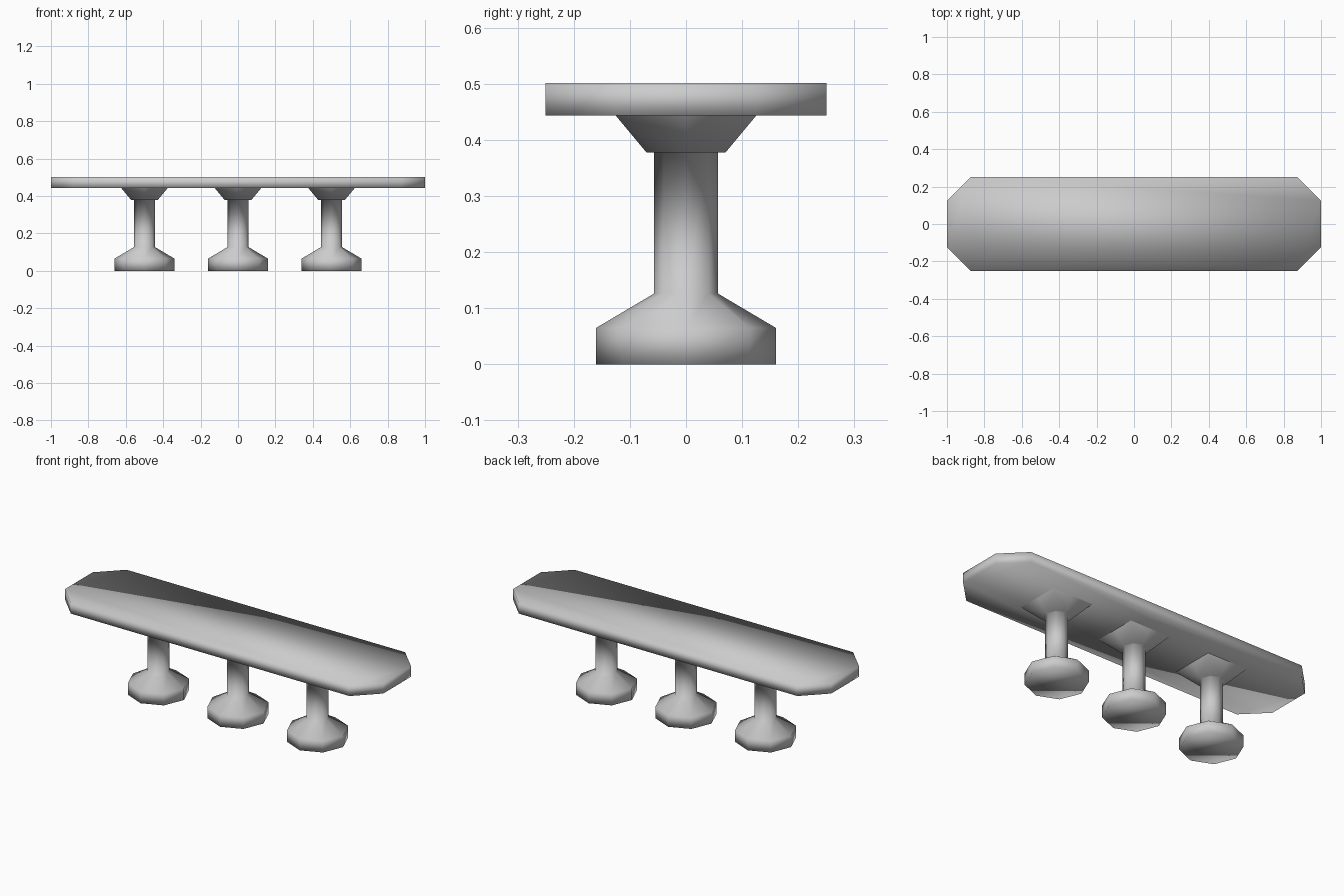
import bpy, bmesh
from math import cos, sin, pi, radians, sqrt

if "Cube" in bpy.data.objects:
    bpy.data.objects.remove(bpy.data.objects["Cube"])


def octagon(r, z):
    return [(r * cos(i * pi / 4), r * sin(i * pi / 4), z) for i in range(8)]


def square(h, z):
    # eight points: side midpoints and corners alternate, matching the octagon
    return [(h * (sqrt(2) if i % 2 else 1) * cos(i * pi / 4),
             h * (sqrt(2) if i % 2 else 1) * sin(i * pi / 4), z) for i in range(8)]


def loft(name, rings, cap_top=False, keep_smooth=lambda e: False):
    bm = bmesh.new()
    loops = [[bm.verts.new(p) for p in ring] for ring in rings]
    n = len(loops[0])
    for k, (a, b) in enumerate(zip(loops, loops[1:])):
        for i in range(n):
            j = (i + 1) % n
            quad = [a[i], a[j], b[j], b[i]]
            if len(rings) > 2 and k == len(rings) - 2:
                # twisted capital quads: split from side midpoint to corner
                if i % 2 == 0:
                    bm.faces.new((a[i], a[j], b[j]))
                    bm.faces.new((a[i], b[j], b[i]))
                else:
                    bm.faces.new((a[i], a[j], b[i]))
                    bm.faces.new((a[j], b[j], b[i]))
            else:
                bm.faces.new(quad)
    bm.faces.new(loops[0][::-1])
    if cap_top:
        bm.faces.new(loops[-1])
    for f in bm.faces:
        f.smooth = True
    for e in bm.edges:
        if len(e.link_faces) == 2 and e.calc_face_angle() > radians(30):
            e.smooth = keep_smooth(e)
    mesh = bpy.data.meshes.new(name)
    bm.to_mesh(mesh)
    bm.free()
    return mesh


def place(name, mesh, x=0):
    ob = bpy.data.objects.new(name, mesh)
    ob.location.x = x
    bpy.context.collection.objects.link(ob)


# Seat: long slab with clipped corners, its ends softly shaded
outline = [(1, -.125), (1, .125), (.875, .25), (-.875, .25),
           (-1, .125), (-1, -.125), (-.875, -.25), (.875, -.25)]
seat = loft("seat", [[(x, y, z) for x, y in outline] for z in (.443, .501)], True,
            lambda e: all(abs(v.co.x) > .95 for v in e.verts)
            and abs(e.verts[0].co.z - e.verts[1].co.z) > .01)
place("seat", seat)

# Pedestals: octagonal foot, sloped shoulder, column, flared square capital
pedestal = loft("pedestal", [octagon(.16, 0), octagon(.16, .065), octagon(.057, .126),
                             octagon(.057, .377), octagon(.07, .377), square(.125, .443)])
for label, x in (("left", -.5), ("middle", 0), ("right", .5)):
    place(label + "_pedestal", pedestal, x)
